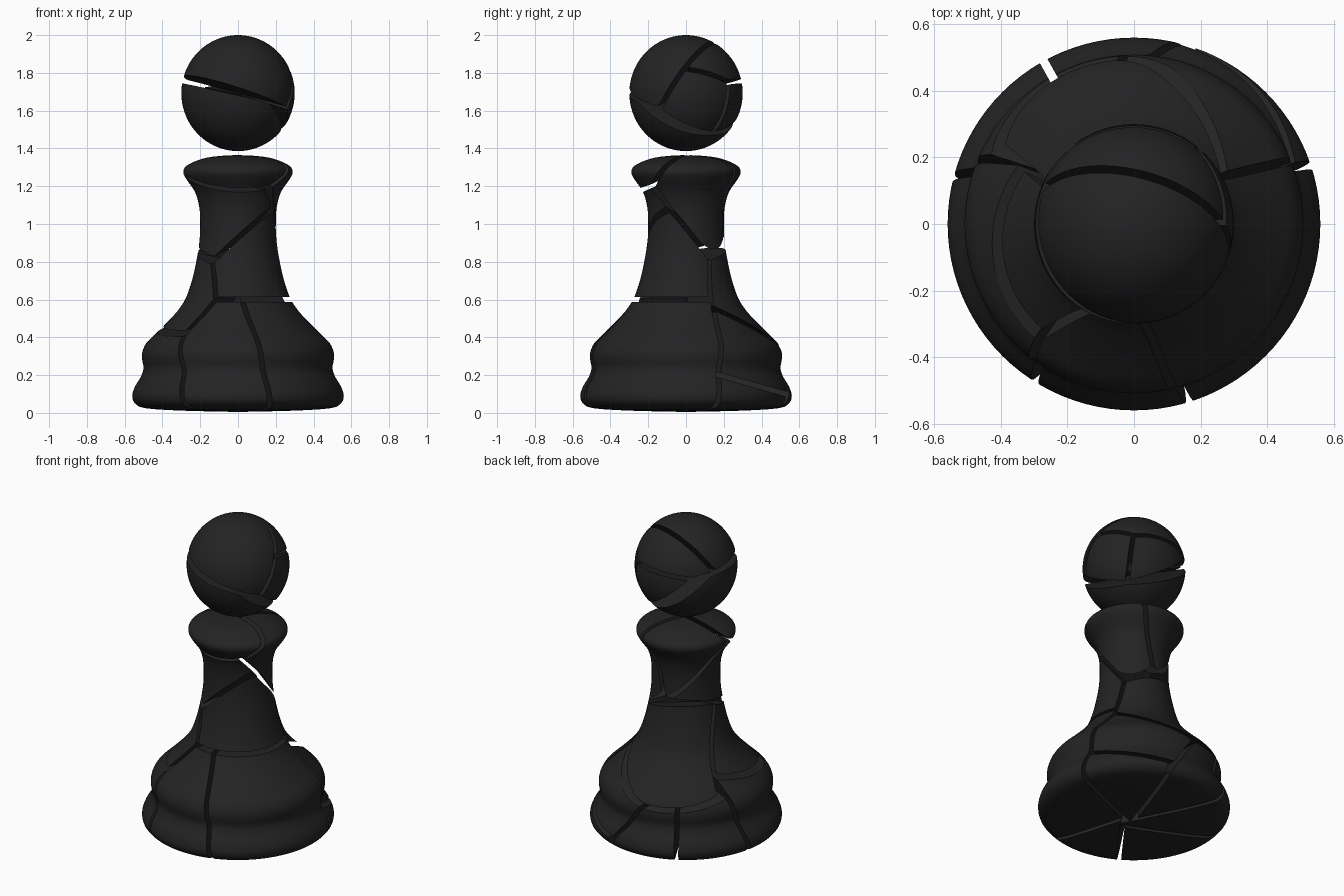
import bpy, bmesh, math
from mathutils import Vector

if "Cube" in bpy.data.objects:
    bpy.data.objects.remove(bpy.data.objects["Cube"])

GAP = 0.013      # half width of each crack
SEG = 96

black = bpy.data.materials.new("black")
black.diffuse_color = (0.017, 0.017, 0.017, 1)
black.use_nodes = True
black.node_tree.nodes["Principled BSDF"].inputs["Base Color"].default_value = black.diffuse_color

# turned outline of the body: radius, height
OUTLINE = [(0, 0.005), (0.3, 0.012), (0.49, 0.025), (0.545, 0.05), (0.56, 0.09), (0.545, 0.14),
           (0.515, 0.19), (0.5, 0.235), (0.507, 0.28), (0.507, 0.32), (0.485, 0.37),
           (0.43, 0.425), (0.37, 0.485), (0.32, 0.54), (0.28, 0.6), (0.25, 0.68),
           (0.225, 0.78), (0.205, 0.9), (0.2, 1.0), (0.205, 1.09), (0.228, 1.17),
           (0.272, 1.235), (0.29, 1.275), (0.27, 1.31), (0.19, 1.345), (0.1, 1.36), (0, 1.365)]


def smooth(pts, n=3):
    """Catmull-Rom subdivision of the outline."""
    p = [Vector(q) for q in pts]
    out = []
    for i in range(len(p) - 1):
        a, b, c, d = p[max(i - 1, 0)], p[i], p[i + 1], p[min(i + 2, len(p) - 1)]
        for k in range(n):
            t = k / n
            out.append(0.5 * (2 * b + (c - a) * t + (2 * a - 5 * b + 4 * c - d) * t * t
                              + (3 * b - a - 3 * c + d) * t ** 3))
    out.append(p[-1])
    return out


def lathe(profile):
    bm = bmesh.new()
    bottom = bm.verts.new((0, 0, profile[0][1]))
    top = bm.verts.new((0, 0, profile[-1][1]))
    rings = []
    for r, z in profile[1:-1]:
        rings.append([bm.verts.new((r * math.cos(2 * math.pi * k / SEG),
                                    r * math.sin(2 * math.pi * k / SEG), z)) for k in range(SEG)])
    for k in range(SEG):
        j = (k + 1) % SEG
        bm.faces.new((bottom, rings[0][j], rings[0][k]))
        bm.faces.new((top, rings[-1][k], rings[-1][j]))
        for lo, hi in zip(rings, rings[1:]):
            bm.faces.new((lo[k], lo[j], hi[j], hi[k]))
    return bm


def s(deg, z, f=1.0):
    """Point on the body surface at an angle and height."""
    r = 0.3
    for (r0, z0), (r1, z1) in zip(OUTLINE, OUTLINE[1:]):
        if z0 <= z <= z1:
            r = r0 + (r1 - r0) * (z - z0) / (z1 - z0)
    a = math.radians(deg)
    return Vector((f * r * math.cos(a), f * r * math.sin(a), z))


def c(z):
    return Vector((0, 0, z))


def shard(name, source, inside, cuts, planes):
    """Keep the part of the source on the inside of every crack plane."""
    bm = source.copy()
    for key in cuts.split():
        a, b, d = planes[key]
        n = (b - a).cross(d - a).normalized()
        if n.dot(inside - a) < 0:
            n = -n
        res = bmesh.ops.bisect_plane(bm, geom=bm.verts[:] + bm.edges[:] + bm.faces[:], dist=1e-5,
                                     plane_co=a + n * GAP, plane_no=n, clear_inner=True)
        edges = [e for e in res["geom_cut"]
                 if isinstance(e, bmesh.types.BMEdge) and e.is_valid and len(e.link_faces) == 1]
        if edges:
            bmesh.ops.triangle_fill(bm, use_beauty=True, edges=edges)
    bmesh.ops.recalc_face_normals(bm, faces=bm.faces[:])
    me = bpy.data.meshes.new(name)
    bm.to_mesh(me)
    bm.free()
    me.materials.append(black)
    ob = bpy.data.objects.new(name, me)
    bpy.context.collection.objects.link(ob)
    bpy.ops.object.select_all(action='DESELECT')
    ob.select_set(True)
    bpy.context.view_layer.objects.active = ob
    bpy.ops.object.shade_smooth_by_angle(angle=math.radians(30))


# cracks of the neck and collar
P = {
    "cap_front": (s(-45, 1.2), s(-90, 1.18), s(180, 1.28)),
    "cap_back": (s(-45, 1.2), c(1.36), s(180, 1.28)),
    "right_back": (s(62, 1.3), s(86, 0.88), c(1.36)),
    "right_left": (s(-25, 1.08), s(-45, 1.2), c(1.2)),
    "left_back": (s(86, 0.9), s(183, 1.25), c(1.1)),
    "front_left": (s(-25, 1.08), s(-128, 0.8), c(0.9)),
    "front_right": (s(-25, 1.08), s(35, 0.82), c(0.92)),
    "rear_top": (s(35, 0.82), s(86, 0.87), s(179, 0.87)),
    "side_top": (s(180, 0.86), s(-128, 0.8), c(0.84)),
    "front_side": (s(-115, 0.6), s(-128, 0.8), c(0.7)),
    "front_rear": (s(28, 0.6), s(35, 0.82), c(0.7)),
    "waist": (s(0, 0.6), s(120, 0.6), s(240, 0.6)),
    "rear_side": (s(179, 0.87), s(152, 0.48), c(0.6)),
}
# cracks of the base
P.update({
    "rear_low": (s(30, 0.55), s(95, 0.34), c(0.55)),
    "rear_foot": (s(95, 0.34), s(147, 0.38), c(0.5)),
    "side_foot": (s(152, 0.48), s(200, 0.43), s(-130, 0.42)),
    "side_front": (s(-115, 0.6), s(-130, 0.42), c(0.6)),
    "foot_a": (s(-130, 0.42), s(-121, 0.05), c(0.3)),
    "foot_b": (s(-84, 0.57), s(-72, 0.05), c(0.3)),
    "foot_c": (s(28, 0.55), s(19, 0.15), c(0.3)),
    "foot_d": (s(20, 0.2), s(72, 0.1), c(0.25)),
    "foot_e": (s(95, 0.34), s(72, 0.05), c(0.2)),
    "foot_f": (s(72, 0.05), c(0.0), c(0.3)),
    "foot_g": (s(119, 0.05), c(0.0), c(0.3)),
    "foot_h": (s(152, 0.45), s(167, 0.05), c(0.3)),
})
# each body shard: a point inside it and the cracks that bound it
BODY = {
    "collar_front": (-100, 1.3, "cap_front cap_back"),
    "neck_left": (-120, 1.05, "cap_front right_left left_back front_left rear_top side_top"),
    "neck_right": (20, 1.15, "cap_back right_back right_left front_right rear_top"),
    "neck_back": (115, 1.2, "cap_back right_back left_back rear_top"),
    "neck_front": (-40, 0.75, "front_left front_right front_side front_rear waist"),
    "skirt_back": (100, 0.6, "rear_top front_rear rear_side rear_low rear_foot"),
    "skirt_left": (-160, 0.6, "side_top front_side rear_side side_foot side_front"),
    "base_left": (-160, 0.2, "side_foot foot_a foot_h"),
    "base_front": (-100, 0.3, "waist side_front foot_a foot_b"),
    "base_right": (-25, 0.3, "waist foot_b foot_c"),
    "base_right_back": (60, 0.3, "rear_low foot_c foot_d foot_e"),
    "base_edge": (45, 0.05, "foot_c foot_d foot_f"),
    "base_back": (97, 0.15, "rear_foot foot_e foot_f foot_g"),
    "base_left_back": (140, 0.2, "rear_foot foot_g foot_h"),
}
body = lathe([tuple(q) for q in smooth(OUTLINE)])
for name, (deg, z, cuts) in BODY.items():
    shard(name, body, s(deg, z, 0.92), cuts, P)
body.free()

# head: a ball whose cracks all run through one inner point
V = Vector((0, -0.03, 1.69))
K = {k: Vector(v) for k, v in {
    "m": (0.27, -0.01, 1.82), "n": (0.25, -0.15, 1.61), "k": (0.19, 0.22, 1.75),
    "l": (0.16, 0.13, 1.49), "i": (-0.27, 0.1, 1.75), "j": (-0.19, 0.21, 1.73),
    "t": (0, 0.15, 1.95), "f": (0, -0.3, 1.71)}.items()}
H = {a + b: (V, K[a], K[b]) for a, b in ("mk", "kl", "nl", "lj", "kj", "ij")}
H["top"] = (K["m"], K["i"], K["t"])
H["low"] = (K["n"], K["i"], K["f"])
HEAD = {
    "head_top": ((0, -0.15, 1.85), "top low"),
    "head_bottom": ((0, -0.08, 1.5), "low nl lj ij"),
    "head_crown_back": ((0, 0.2, 1.84), "top mk kj ij"),
    "head_right": ((0.25, 0.08, 1.65), "top mk kl nl"),
    "head_back": ((0.03, 0.25, 1.65), "kl kj lj"),
}
ball = lathe([(0.3 * math.sin(math.pi * k / 48), 1.693 - 0.307 * math.cos(math.pi * k / 48))
              for k in range(49)])
for name, (inside, cuts) in HEAD.items():
    shard(name, ball, Vector(inside), cuts, H)
ball.free()
